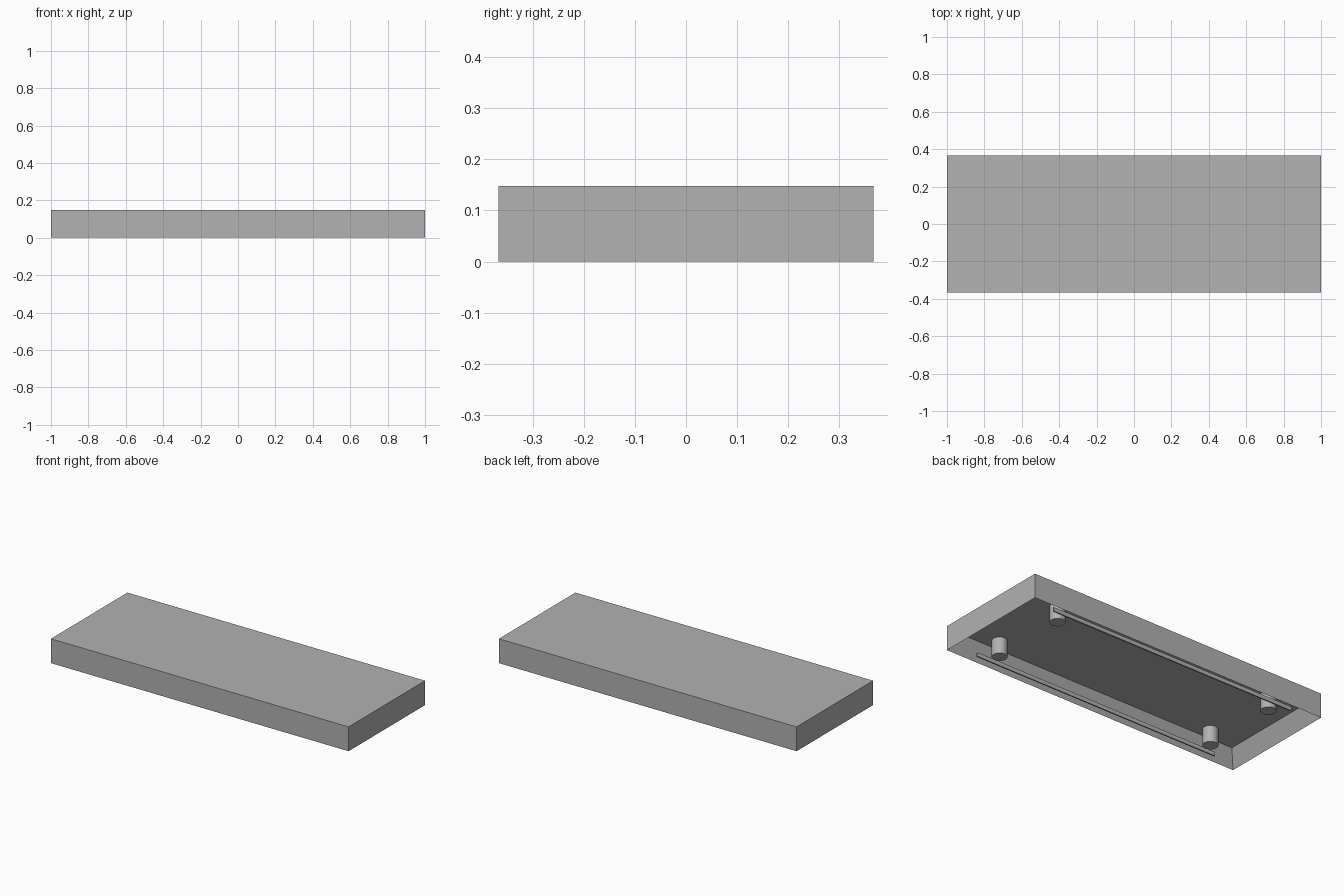
import bpy
import bmesh
from mathutils import Matrix, Vector

if "Cube" in bpy.data.objects:
    bpy.data.objects.remove(bpy.data.objects["Cube"], do_unlink=True)

LENGTH, DEPTH, HEIGHT = 2.0, 0.734, 0.148
WALL, CEILING = 0.048, 0.099

grey = bpy.data.materials.new("plain grey")
grey.use_nodes = True
colour = (0.445, 0.445, 0.445, 1)
grey.diffuse_color = colour
grey.node_tree.nodes["Principled BSDF"].inputs["Base Color"].default_value = colour


def finish(name, bm):
    mesh = bpy.data.meshes.new(name)
    bmesh.ops.recalc_face_normals(bm, faces=bm.faces)
    bm.to_mesh(mesh)
    bm.free()
    mesh.materials.append(grey)
    obj = bpy.data.objects.new(name, mesh)
    bpy.context.collection.objects.link(obj)
    return obj


def box(name, size, centre):
    bm = bmesh.new()
    matrix = Matrix.Translation(centre) @ Matrix.Diagonal((*size, 1))
    bmesh.ops.create_cube(bm, size=1, matrix=matrix)
    return bm


# Hollow slab: inset the underside, then push it up to the ceiling
bm = box("shell", (LENGTH, DEPTH, HEIGHT), (0, 0, HEIGHT / 2))
bottom = min(bm.faces, key=lambda f: f.calc_center_median().z)
bmesh.ops.inset_region(bm, faces=[bottom], thickness=WALL, use_even_offset=True)
bmesh.ops.translate(bm, verts=bottom.verts, vec=Vector((0, 0, CEILING)))
finish("shell", bm)

# Thin clip ridges along the inside of the long walls
for side, name in ((-1, "front_ridge"), (1, "back_ridge")):
    y = side * (DEPTH / 2 - WALL - 0.002)
    finish(name, box(name, (1.66, 0.008, 0.024), (0, y, 0.013)))

# Four round pegs under the ceiling
for sx, x_name in ((-1, "right"), (1, "left")):
    for sy, y_name in ((-1, "front"), (1, "back")):
        bm = bmesh.new()
        bmesh.ops.create_cone(
            bm, cap_ends=True, segments=32, radius1=0.043, radius2=0.043,
            depth=CEILING + 0.01,
            matrix=Matrix.Translation((sx * 0.737, sy * 0.242, (CEILING + 0.01) / 2)))
        peg = finish(f"{y_name}_{x_name}_peg", bm)
        for face in peg.data.polygons:
            face.use_smooth = len(face.vertices) == 4
        for edge in peg.data.edges:
            a, b = (peg.data.vertices[i].co.z for i in edge.vertices)
            edge.use_edge_sharp = abs(a - b) < 0.001
